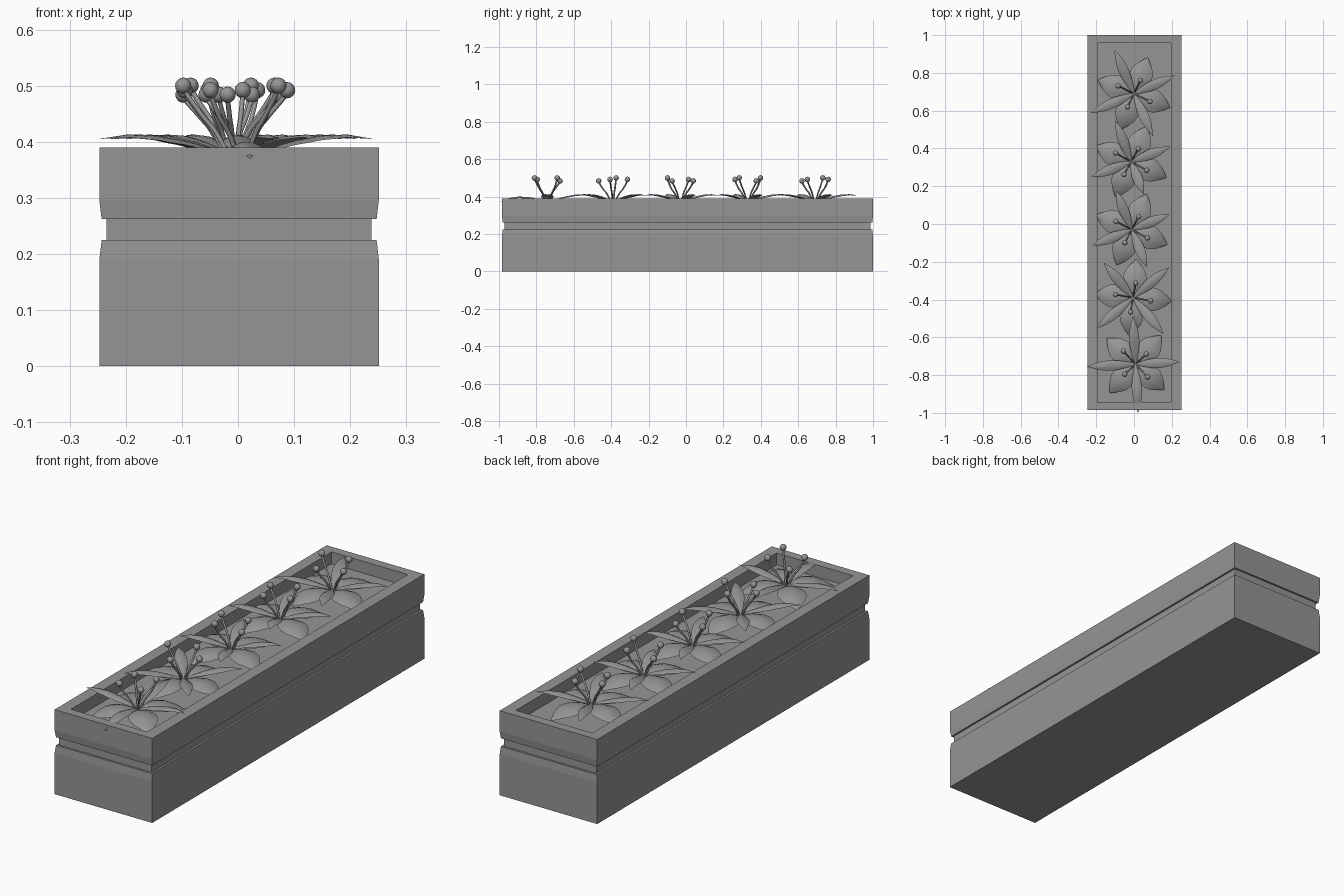
import bpy, bmesh, math
from mathutils import Vector, Matrix

cube = bpy.data.objects.get("Cube")
if cube:
    bpy.data.objects.remove(cube, do_unlink=True)

grey = bpy.data.materials.new("stone grey")
grey.use_nodes = True
grey.diffuse_color = (0.3, 0.3, 0.3, 1)
grey.node_tree.nodes["Principled BSDF"].inputs["Base Color"].default_value = (0.3, 0.3, 0.3, 1)


def add_mesh(name, bm, smooth=None):
    mesh = bpy.data.meshes.new(name)
    bm.to_mesh(mesh)
    bm.free()
    mesh.materials.append(grey)
    obj = bpy.data.objects.new(name, mesh)
    bpy.context.collection.objects.link(obj)
    if smooth:
        bpy.ops.object.select_all(action='DESELECT')
        obj.select_set(True)
        bpy.context.view_layer.objects.active = obj
        bpy.ops.object.shade_smooth_by_angle(angle=math.radians(smooth))
    return obj


# Planter box: rectangular rings (x inset, y inset, height) joined from the base to the soil
CX, CY, HX, HY = 0.002, 0.008, 0.249, 0.992
rings = [(0, 0, 0), (0, 0, 0.19), (0.004, 0.004, 0.225), (0.013, 0.013, 0.225),
         (0.013, 0.013, 0.262), (0.004, 0.004, 0.262), (0, 0, 0.295), (0, 0, 0.39),
         (0.054, 0.042, 0.39), (0.054, 0.042, 0.335)]
bm = bmesh.new()
loops = []
for ix, iy, z in rings:
    loops.append([bm.verts.new((CX + sx * (HX - ix), CY + sy * (HY - iy), z))
                  for sx, sy in ((-1, -1), (1, -1), (1, 1), (-1, 1))])
bm.faces.new(loops[0][::-1])
for low, high in zip(loops, loops[1:]):
    for i in range(4):
        j = (i + 1) % 4
        bm.faces.new((low[i], low[j], high[j], high[i]))
bm.faces.new(loops[-1])
add_mesh("planter_box", bm)


def petal(bm, centre, angle, length, half_width, heights, fullness, cup):
    """One arched leaf-shaped sheet; heights run from the base to the tip."""
    turn = Matrix.Rotation(angle, 4, 'Z')
    rows, cols = 10, 4
    grid = []
    for r in range(rows + 1):
        t = r / rows
        k = t * (len(heights) - 1)
        i = min(int(k), len(heights) - 2)
        z = heights[i] + (heights[i + 1] - heights[i]) * (k - i)
        w = half_width * max(math.sin(math.pi * (0.06 + 0.94 * t ** fullness)), 0.01)
        row = []
        for c in range(cols + 1):
            s = 2 * c / cols - 1
            p = turn @ Vector((length * t, w * s, z - cup * w * s * s))
            row.append(bm.verts.new(p + centre))
        grid.append(row)
    for a, b in zip(grid, grid[1:]):
        for c in range(cols):
            bm.faces.new((a[c], b[c], b[c + 1], a[c + 1]))


NARROW = [0.372, 0.388, 0.402, 0.411, 0.413, 0.405]
DROOP = [0.372, 0.388, 0.398, 0.400, 0.392, 0.370]
BROAD = [0.365, 0.383, 0.389, 0.385, 0.370, 0.345]

# Flowers: centre x, centre y, turn in degrees, tip reach of the four narrow petals
flowers = [(0.0, 0.69, 24, (0.235, 0.255, 0.25, 0.245)),
           (-0.015, 0.33, 21, (0.22, 0.23, 0.225, 0.185)),
           (-0.012, -0.03, 22, (0.215, 0.225, 0.225, 0.215)),
           (-0.005, -0.39, 40, (0.25, 0.24, 0.255, 0.25)),
           (0.008, -0.742, 3, (0.234, 0.255, 0.257, 0.258))]

for n, (x, y, turn, reach) in enumerate(flowers, 1):
    centre = Vector((x, y, 0))
    base = math.radians(turn)
    narrow, broad, heads = bmesh.new(), bmesh.new(), bmesh.new()
    curve = bpy.data.curves.new(f"stamen_stems_{n}", 'CURVE')
    curve.dimensions = '3D'
    curve.bevel_depth = 0.0045
    curve.bevel_resolution = 1
    curve.resolution_u = 4
    curve.use_fill_caps = True
    curve.materials.append(grey)
    for i in range(4):
        angle = base + i * math.pi / 2
        drooping = n == 5 and i == 3
        petal(narrow, centre, angle, reach[i], 0.027, DROOP if drooping else NARROW, 1.15, 0.3)
        petal(broad, centre, angle + math.pi / 4, 0.205, 0.062, BROAD, 1.1, 0.25)

        # Stamens lean outward between the narrow petals
        lean = angle + math.radians(40)
        out = Vector((math.cos(lean), math.sin(lean), 0))
        tip_r, tip_z = 0.078 + 0.016 * (i % 2), 0.478 + 0.008 * ((i + n) % 3)
        path = [(0.008, 0.365), (0.03, 0.415), (0.06, 0.445), (tip_r, tip_z)]
        spline = curve.splines.new('NURBS')
        spline.points.add(len(path) - 1)
        for point, (r, z) in zip(spline.points, path):
            point.co = (*(centre + out * r + Vector((0, 0, z))), 1)
        spline.order_u = 3
        spline.use_endpoint_u = True
        spline.use_smooth = True
        top = centre + out * tip_r + Vector((0, 0, tip_z + 0.006))
        bmesh.ops.create_uvsphere(heads, u_segments=12, v_segments=8, radius=0.0145,
                                  matrix=Matrix.Translation(top))
    add_mesh(f"narrow_petals_{n}", narrow, 40)
    add_mesh(f"broad_petals_{n}", broad, 40)
    add_mesh(f"stamen_heads_{n}", heads, 60)
    bpy.context.collection.objects.link(bpy.data.objects.new(f"stamen_stems_{n}", curve))
